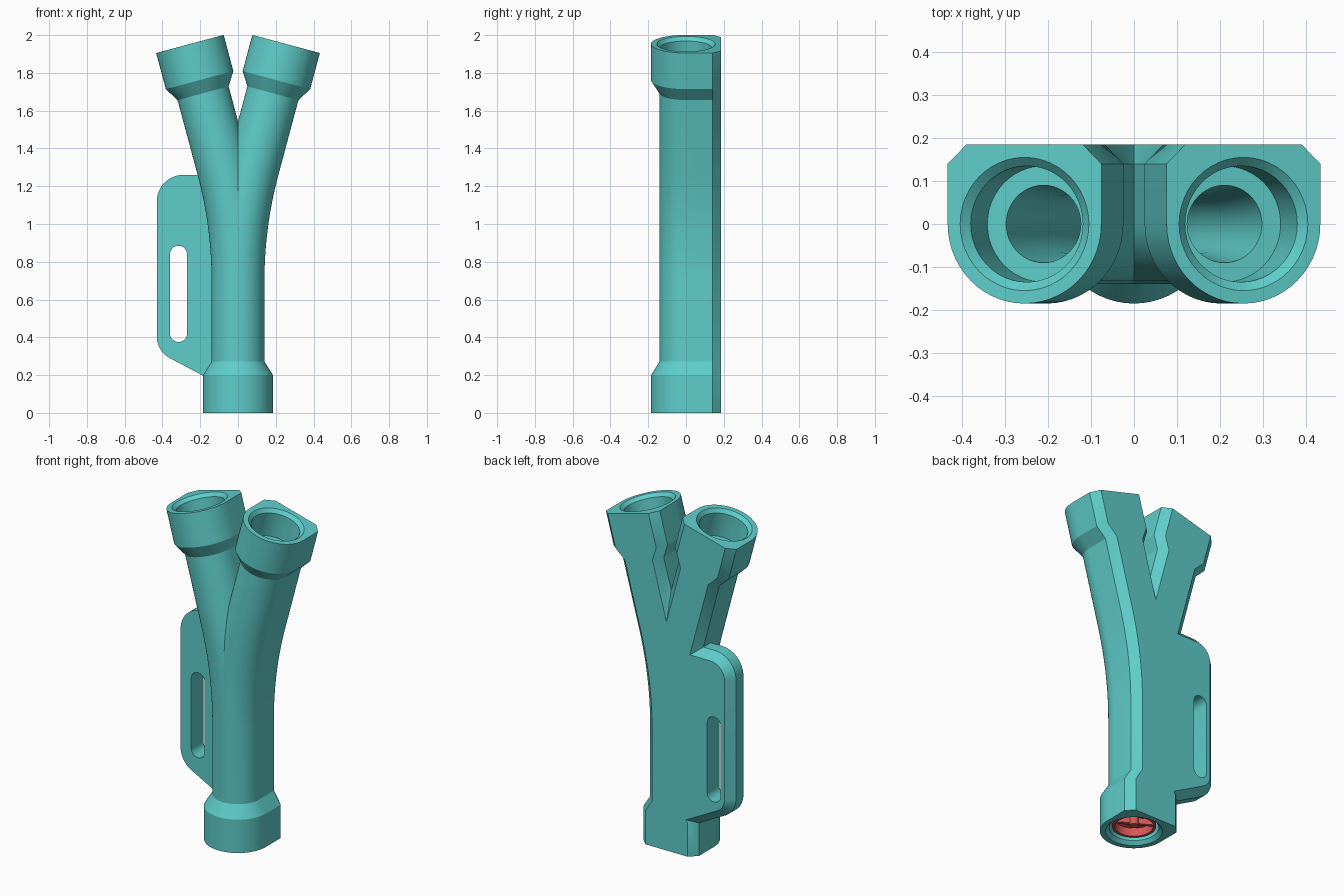
import bpy, bmesh, math
from mathutils import Vector, Matrix

if "Cube" in bpy.data.objects:
    bpy.data.objects.remove(bpy.data.objects["Cube"])

BACK, CH = 0.185, 0.045              # back plane and chamfer size
Z0, R, TILT = 0.70, 2.3, math.radians(15)
ARC = R * TILT
LEN = Z0 + ARC + 0.681               # centre line length of one branch


def material(name, col):
    m = bpy.data.materials.new(name)
    m.diffuse_color = (*col, 1)
    m.use_nodes = True
    m.node_tree.nodes["Principled BSDF"].inputs["Base Color"].default_value = m.diffuse_color
    return m


teal = material("teal", (0.112, 0.61, 0.59))
red = material("red", (0.68, 0.10, 0.09))


def finish(bm, name, mat):
    bmesh.ops.recalc_face_normals(bm, faces=bm.faces)
    me = bpy.data.meshes.new(name)
    bm.to_mesh(me)
    bm.free()
    me.materials.append(mat)
    ob = bpy.data.objects.new(name, me)
    bpy.context.collection.objects.link(ob)
    return ob


def loft(bm, rings):
    """Closed solid through equal-sized rings of points."""
    vs = [[bm.verts.new(p) for p in ring] for ring in rings]
    n = len(vs[0])
    for a, b in zip(vs, vs[1:]):
        for i in range(n):
            j = (i + 1) % n
            bm.faces.new((a[i], a[j], b[j], b[i]))
    bm.faces.new(vs[0])
    bm.faces.new(vs[-1])


def path(s):
    """Centre line point and tilt at length s: straight, arc, straight."""
    if s <= Z0:
        return Vector((0, 0, s)), 0.0
    a = min((s - Z0) / R, TILT)
    p = Vector((R * (1 - math.cos(a)), 0, Z0 + R * math.sin(a)))
    rest = max(0, s - Z0 - ARC)
    return p + rest * Vector((math.sin(a), 0, math.cos(a))), a


def shell_section(r, n=28):
    pts = [(r * math.cos(math.pi * (1 + i / n)), r * math.sin(math.pi * (1 + i / n)))
           for i in range(n + 1)]
    return pts + [(r, BACK - CH), (r - CH, BACK), (0, BACK), (CH - r, BACK), (-r, BACK - CH)]


def round_section(r, n=48):
    return [(r * math.cos(2 * math.pi * i / n), r * math.sin(2 * math.pi * i / n))
            for i in range(n)]


def branching(name, stations, section):
    """Sweep one branch, keep its right half and mirror it into a Y."""
    rings = []
    for s, r in stations:
        p, a = path(s)
        rings.append([p + Vector((x * math.cos(a), y, -x * math.sin(a)))
                      for x, y in section(r)])
    bm = bmesh.new()
    loft(bm, rings)
    bmesh.ops.bisect_plane(bm, geom=bm.verts[:] + bm.edges[:] + bm.faces[:], dist=1e-5,
                           plane_co=(0, 0, 0), plane_no=(1, 0, 0), clear_inner=True)
    for v in bm.verts:
        if abs(v.co.x) < 2e-5:
            v.co.x = 0
    dup = bmesh.ops.duplicate(bm, geom=bm.verts[:] + bm.edges[:] + bm.faces[:])["geom"]
    for v in dup:
        if isinstance(v, bmesh.types.BMVert):
            v.co.x = -v.co.x
    bmesh.ops.remove_doubles(bm, verts=bm.verts[:], dist=1e-5)
    return finish(bm, name, teal)


def boolean(ob, other, op):
    m = ob.modifiers.new(op, 'BOOLEAN')
    m.operation, m.solver, m.object = op, 'EXACT', other
    bpy.context.view_layer.objects.active = ob
    bpy.ops.object.modifier_apply(modifier=m.name)
    bpy.data.objects.remove(other)


bend = [Z0 + ARC * i / 16 for i in range(17)]

# Forked outer body with three sockets
body = branching("forked_pipe",
                 [(0, .185), (.2, .185), (.272, .14)] + [(s, .14) for s in bend]
                 + [(LEN - .27, .14), (LEN - .198, .185), (LEN, .185)], shell_section)

# Side grip plate, chamfered along its back edge


def grip_outline(d):
    pts = [(-0.05, 1.26 - d)]
    for i in range(13):
        a = math.pi / 2 * (1 + i / 12)
        pts.append((-.29 + (.14 - d) * math.cos(a), 1.12 + (.14 - d) * math.sin(a)))
    low = math.radians(62)
    for i in range(11):
        a = math.pi + low * i / 10
        pts.append((-.30 + (.13 - d) * math.cos(a), .405 + (.13 - d) * math.sin(a)))
    x, z = pts[-1]
    pts.append((-0.05, z - (x * -1 - .05) / math.tan(low)))
    return pts


bm = bmesh.new()
loft(bm, [[(x, y, z) for x, z in grip_outline(d)]
          for y, d in ((.07, 0), (BACK - CH, 0), (BACK, CH))])
grip = finish(bm, "grip_plate", teal)

# Finger slot through the grip
slot = []
for zc, start in ((.84, 0), (.42, math.pi)):
    for i in range(13):
        a = start + math.pi * i / 12
        slot.append((-.315 + .045 * math.cos(a), zc + .045 * math.sin(a)))
bm = bmesh.new()
loft(bm, [[(x, y, z) for x, z in slot] for y in (0, .3)])
boolean(grip, finish(bm, "slot_cutter", teal), 'DIFFERENCE')
boolean(body, grip, 'UNION')

# Forked bore with stepped, chamfered socket mouths
bore = branching("bore_cutter",
                 [(-.01, .165), (.02, .135), (.17, .135), (.17, .09), (.4, .07)]
                 + [(s, .07) for s in bend]
                 + [(LEN - .42, .07), (LEN - .17, .09), (LEN - .17, .135),
                    (LEN - .02, .135), (LEN + .01, .165)], round_section)
boolean(body, bore, 'DIFFERENCE')

# Red insert in the lower socket: cup, cross bar and hub
bm = bmesh.new()
loft(bm, [[(x, y, z) for x, y in round_section(r)]
          for r, z in ((.12, .17), (.12, .03), (.105, .03), (.105, .08))])
bmesh.ops.create_cube(bm, size=1, matrix=Matrix.Rotation(math.radians(-30), 4, 'Z')
                      @ Matrix.Translation((0, 0, .065)) @ Matrix.Diagonal((.212, .02, .04, 1)))
bmesh.ops.create_cone(bm, cap_ends=True, segments=24, radius1=.025, radius2=.025, depth=.05,
                      matrix=Matrix.Translation((0, 0, .06)))
insert = finish(bm, "socket_insert", red)

# Smooth round walls, keep hard edges
for ob in (body, insert):
    bpy.ops.object.select_all(action='DESELECT')
    ob.select_set(True)
    bpy.context.view_layer.objects.active = ob
    bpy.ops.object.shade_smooth_by_angle(angle=math.radians(25))
